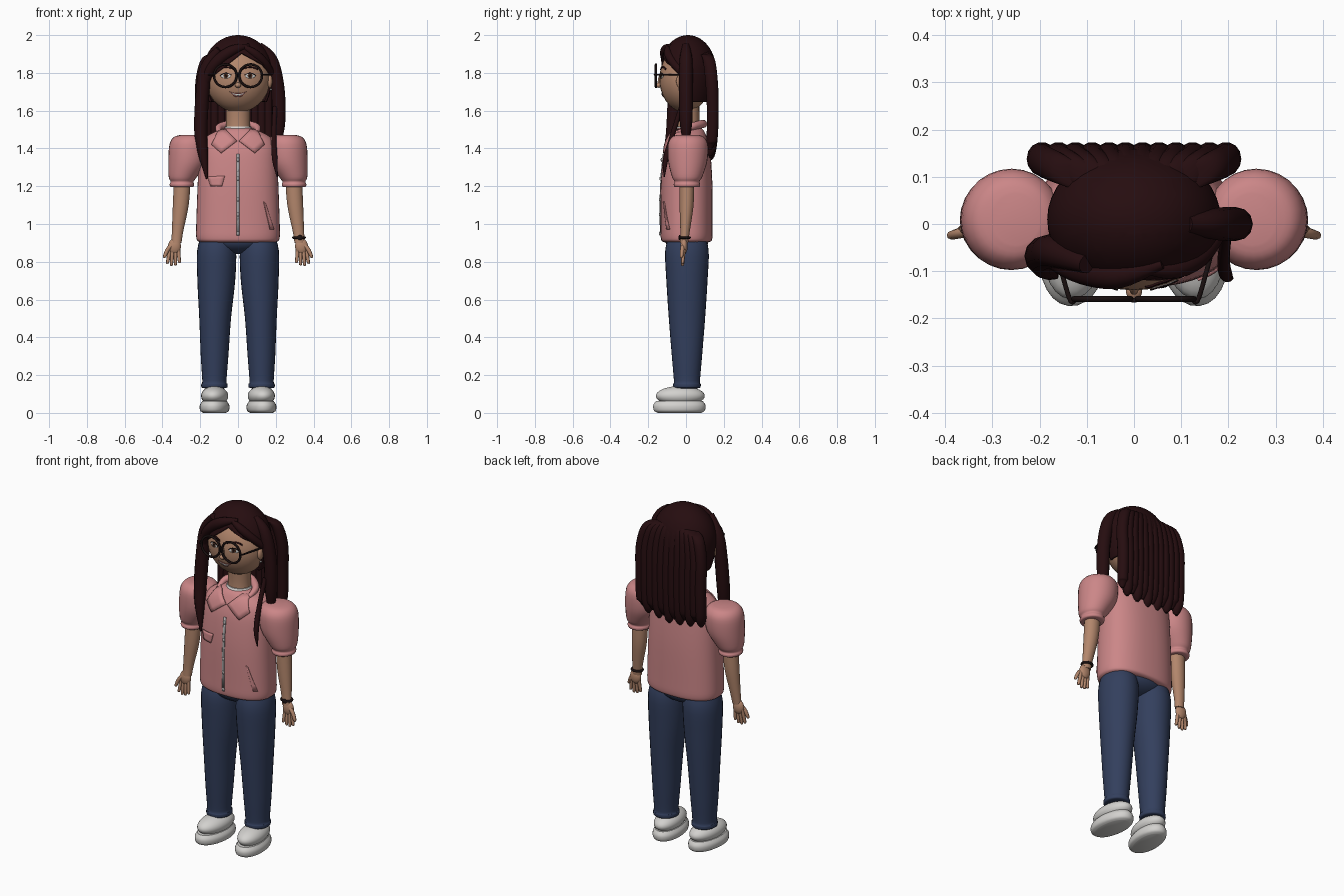
import bpy, bmesh
from math import sin, cos, pi, copysign, radians
from mathutils import Vector, Matrix, Euler
from mathutils.bvhtree import BVHTree

cube = bpy.data.objects.get("Cube")
if cube:
    bpy.data.objects.remove(cube, do_unlink=True)


def material(name, r, g, b):
    m = bpy.data.materials.new(name)
    m.use_nodes = True
    m.diffuse_color = (r, g, b, 1)
    m.node_tree.nodes["Principled BSDF"].inputs["Base Color"].default_value = (r, g, b, 1)
    return m


SKIN = material("warm skin", .45, .24, .15)
PINK = material("dusty pink", .6, .24, .245)
DENIM = material("navy denim", .033, .05, .11)
HAIR = material("dark brown hair", .019, .004, .005)
WHITE = material("off white", .65, .64, .62)
SILVER = material("zip silver", .38, .37, .37)
BLACK = material("frame black", .01, .005, .005)
IRIS = material("brown iris", .08, .03, .015)
LIP = material("lip rose", .3, .09, .08)
AXIS_Y, AXIS_Z = Vector((0, 1, 0)), Vector((0, 0, 1))
SIDES = (("left", 1), ("right", -1))


def finish(name, bm, mat, thickness=0, offset=0):
    mesh = bpy.data.meshes.new(name)
    bm.to_mesh(mesh)
    bm.free()
    mesh.materials.append(mat)
    mesh.shade_smooth()
    mesh.set_sharp_from_angle(angle=radians(50))
    obj = bpy.data.objects.new(name, mesh)
    bpy.context.collection.objects.link(obj)
    if thickness:
        mod = obj.modifiers.new("thickness", 'SOLIDIFY')
        mod.thickness, mod.offset = thickness, offset
    return obj


def spline(rows, steps, closed=False):
    """Catmull-Rom interpolation of rows of numbers."""
    n, out = len(rows), []

    def pick(i):
        return rows[i % n] if closed else rows[min(max(i, 0), n - 1)]
    for i in range(n if closed else n - 1):
        four = [pick(i + k) for k in (-1, 0, 1, 2)]
        for s in range(steps):
            t = s / steps
            out.append([b + .5 * t * (c - a + t * (2 * a - 5 * b + 4 * c - d + t * (3 * (b - c) + d - a)))
                        for a, b, c, d in zip(*four)])
    if not closed:
        out.append(list(rows[-1]))
    return out


def skin_rings(name, rings, mat, closed=False):
    bm = bmesh.new()
    loops = [[bm.verts.new(p) for p in ring] for ring in rings]
    n = len(loops[0])
    pairs = list(zip(loops, loops[1:])) + ([(loops[-1], loops[0])] if closed else [])
    for a, b in pairs:
        for i in range(n):
            j = (i + 1) % n
            bm.faces.new((a[i], a[j], b[j], b[i]))
    if not closed:
        bm.faces.new(loops[0])
        bm.faces.new(loops[-1])
    bmesh.ops.recalc_face_normals(bm, faces=bm.faces[:])
    return finish(name, bm, mat)


def loft(name, rows, mat, n=28, power=2, steps=4):
    """Stack of horizontal ovals: centre x, y, z, then radii x, y."""
    def around(c, r, f):
        return c + max(r, .001) * copysign(abs(f) ** (2 / power), f)
    angles = [2 * pi * i / n for i in range(n)]
    rings = [[(around(x, rx, cos(a)), around(y, ry, sin(a)), z) for a in angles]
             for x, y, z, rx, ry in spline(rows, steps)]
    return skin_rings(name, rings, mat)


def tube(name, points, mat, ref=AXIS_Y, closed=False, n=12, steps=5):
    """Round tube along points x, y, z, radius."""
    path = spline(points, steps, closed)
    pos, last, rings = [Vector(p[:3]) for p in path], len(path) - 1, []
    for i, p in enumerate(path):
        ahead = pos[(i + 1) % len(pos)] if closed else pos[min(i + 1, last)]
        behind = pos[i - 1] if closed else pos[max(i - 1, 0)]
        t = (ahead - behind).normalized()
        u = t.cross(ref).normalized()
        v = t.cross(u)
        rings.append([pos[i] + max(p[3], .001) * (u * cos(a) + v * sin(a))
                      for a in (2 * pi * k / n for k in range(n))])
    return skin_rings(name, rings, mat, closed)


def hoop(name, centre, u, v, r, mat, ref):
    c = Vector(centre)
    turns = [2 * pi * k / 12 for k in range(12)]
    points = [(*(c + Vector(u) * cos(a) + Vector(v) * sin(a)), r) for a in turns]
    return tube(name, points, mat, ref, closed=True, n=8, steps=4)


def blob(name, centre, radii, mat, rot=(0, 0, 0)):
    bm = bmesh.new()
    matrix = Matrix.LocRotScale(Vector(centre), Euler(rot), Vector(radii))
    bmesh.ops.create_uvsphere(bm, u_segments=28, v_segments=18, radius=1, matrix=matrix)
    return finish(name, bm, mat)


def surface(obj):
    me = obj.data
    return BVHTree.FromPolygons([v.co for v in me.vertices], [p.vertices[:] for p in me.polygons])


def patch(name, outline, tree, mat, lift=.002, thickness=.004):
    """Thin plate with an x, z outline laid on the front of a surface."""
    bm = bmesh.new()
    face = bm.faces.new([bm.verts.new((x, -1, z)) for x, z in outline])
    face.normal_update()
    if face.normal.y > 0:
        face.normal_flip()
    bmesh.ops.triangulate(bm, faces=bm.faces[:])
    bmesh.ops.subdivide_edges(bm, edges=bm.edges[:], cuts=3, use_grid_fill=True)
    for v in bm.verts:
        hit = tree.ray_cast(v.co, AXIS_Y)[0]
        if hit is None:
            hit = tree.find_nearest(Vector((v.co.x, 0, v.co.z)))[0]
        v.co = hit - AXIS_Y * lift
    return finish(name, bm, mat, thickness)


def oval(x, z, rx, rz, n=20):
    return [(x + rx * cos(2 * pi * i / n), z + rz * sin(2 * pi * i / n)) for i in range(n)]


def smile(w, top, bottom, corner, n=6):
    def edge(z, k):
        return (w * k / n, z + (corner - z) * (k / n) ** 2)
    return [edge(top, k) for k in range(-n, n + 1)] + [edge(bottom, k) for k in range(n - 1, -n, -1)]


# Jacket body, shirt and collar
torso = loft("jacket_body", [
    (0, .003, .9, .18, .1), (0, .003, .908, .21, .128), (0, .003, .93, .221, .137), (0, .003, 1, .221, .138),
    (0, .003, 1.2, .214, .137), (0, .005, 1.35, .207, .127), (0, .008, 1.42, .198, .115),
    (0, .01, 1.46, .172, .1), (0, .012, 1.49, .12, .085), (0, .014, 1.505, .08, .07),
    (0, .014, 1.51, .05, .05)], PINK, n=48, power=2.4)
front = surface(torso)
loft("shirt_neck", [(0, .01, 1.47, .075, .07), (0, .012, 1.5, .074, .07), (0, .014, 1.516, .068, .064)], WHITE)
tube("collar", [(-.1, -.04, 1.485, .012), (-.095, .03, 1.515, .02), (0, .09, 1.53, .022),
                (.095, .03, 1.515, .02), (.1, -.04, 1.485, .012)], PINK, AXIS_Z)
for side, s in SIDES:
    lapel = [(.065, 1.5), (.1, 1.5), (.14, 1.42), (.09, 1.375), (.005, 1.44)]
    patch(side + "_lapel", [(s * x, z) for x, z in lapel], front, PINK, .006, .008)

# Zip and pockets
patch("zip", [(-.007, .94), (.007, .94), (.007, 1.37), (-.007, 1.37)], front, SILVER)
for z in (.95, 1.05, 1.13, 1.24, 1.34):
    blob("zip_stud", (0, -.136 + max(0, z - 1.2) * .07, z), (.008, .008, .011), SILVER)
patch("chest_pocket_flap", [(-.16, 1.25), (-.07, 1.255), (-.085, 1.2), (-.145, 1.2)], front, PINK, .004, .006)
patch("side_pocket", [(.135, 1.12), (.145, 1.11), (.19, .97), (.17, .97)], front, PINK, .004, .006)

# Hips
blob("hips", (0, .005, .915), (.175, .115, .075), DENIM)

for side, s in SIDES:
    def mirrored(rows):
        return [(s * r[0], *r[1:]) for r in rows]
    # Trouser legs and shoes
    loft(side + "_leg", mirrored([
        (.11, .005, .95, .08, .09), (.113, .005, .86, .103, .115), (.115, .005, .7, .1, .109),
        (.121, .005, .5, .084, .096), (.124, .005, .3, .073, .08), (.125, .005, .17, .064, .069),
        (.125, .005, .155, .069, .073), (.125, .005, .135, .068, .071), (.125, .005, .13, .05, .055)]), DENIM)
    sole = loft(side + "_sole", [(0, 0, 0, .058, .115), (0, 0, .012, .075, .135),
                                 (0, 0, .04, .077, .139), (0, 0, .062, .064, .125)], WHITE, power=2.1)
    upper = blob(side + "_shoe", (0, .005, .09), (.071, .13, .052), WHITE)
    for part in (sole, upper):
        part.location = (s * .124, -.035, 0)
        part.rotation_euler.z = s * radians(6)
    # Puffed sleeve, arm and hand
    loft(side + "_sleeve", mirrored([
        (.25, .01, 1.472, .05, .055), (.255, .01, 1.46, .085, .085), (.258, .01, 1.42, .105, .106),
        (.266, .009, 1.33, .103, .103), (.292, .006, 1.25, .075, .08), (.296, .005, 1.225, .061, .066),
        (.297, .005, 1.21, .065, .07), (.297, .005, 1.197, .06, .065), (.297, .005, 1.195, .04, .04)]), PINK)
    loft(side + "_arm", mirrored([
        (.295, .005, 1.23, .044, .039), (.303, .003, 1.1, .042, .037), (.32, -.005, .96, .03, .025),
        (.326, -.01, .9, .027, .021)]), SKIN)
    blob(side + "_palm", (s * .336, -.01, .882), (.034, .019, .042), SKIN)
    for k, tip in enumerate((.793, .782, .78, .79)):
        base, end = .316 + .015 * k, .31 + .021 * k
        tube(side + "_finger", mirrored([(base, -.01, .875, .01), ((base + end) / 2, -.015, .83, .0095),
                                         (end, -.018, tip + .006, .008), (end, -.018, tip, .003)]), SKIN, n=8)
    tube(side + "_thumb", mirrored([(.345, -.015, .895, .011), (.372, -.02, .865, .011),
                                    (.388, -.024, .83, .009), (.391, -.024, .82, .003)]), SKIN, n=8)
    blob(side + "_ear", (s * .168, -.03, 1.755), (.014, .022, .035), SKIN)
    blob(side + "_earring", (s * .174, -.035, 1.712), (.006, .006, .006), SILVER)

# Wrist watch
hoop("watch_band", (.323, -.006, .928), (.03, 0, 0), (0, .025, 0), .007, BLACK, AXIS_Z)
blob("watch_face", (.328, -.034, .928), (.014, .006, .014), BLACK)

# Neck, head and nose
loft("neck", [(0, .014, 1.48, .066, .06), (0, .014, 1.55, .063, .057), (0, .01, 1.65, .066, .06)], SKIN)
head = blob("head", (0, -.005, 1.768), (.171, .136, .176), SKIN)
face = surface(head)
blob("nose", (0, -.143, 1.735), (.017, .018, .014), SKIN)
blob("nose_bridge", (0, -.136, 1.762), (.01, .013, .035), SKIN, (radians(-8), 0, 0))

# Eyes, brows and glasses
for side, s in SIDES:
    x = s * .064
    patch(side + "_eye", oval(x, 1.785, .027, .014), face, WHITE, .001, .003)
    patch(side + "_iris", oval(x, 1.785, .0125, .0125), face, IRIS, .0025, .003)
    patch(side + "_pupil", oval(x, 1.785, .006, .006), face, BLACK, .004, .003)
    lid = [(x + .03 * k / 4, 1.801 - .012 * (k / 4) ** 2) for k in range(-4, 5)]
    patch(side + "_eyelid", lid + [(a, b - .005) for a, b in reversed(lid)], face, BLACK, .003, .003)
    brow = [(x + .04 * k / 4, 1.835 - .012 * (k / 4) ** 2) for k in range(-4, 5)]
    patch(side + "_brow", brow + [(a, b - .008) for a, b in reversed(brow)], face, HAIR, .002, .004)
    hoop(side + "_lens_rim", (s * .067, -.159, 1.785), (.06, 0, 0), (0, 0, .06), .0065, BLACK, AXIS_Y)
    tube(side + "_temple", [(s * .125, -.16, 1.79, .005), (s * .138, -.155, 1.79, .005),
                            (s * .175, -.02, 1.79, .005)], BLACK, AXIS_Z, n=8)
tube("glasses_bridge", [(-.01, -.159, 1.79, .005), (0, -.162, 1.795, .005), (.01, -.159, 1.79, .005)],
     BLACK, n=8)

# Mouth
patch("lips", smile(.044, 1.692, 1.672, 1.7), face, LIP, .001, .003)
patch("teeth", smile(.036, 1.688, 1.679, 1.695), face, WHITE, .003, .003)

# Hair cap, cut open around the face
bm = bmesh.new()
bmesh.ops.create_uvsphere(bm, u_segments=40, v_segments=28, radius=1)
for v in bm.verts:
    drop = 1.55 if v.co.z < 0 else 1
    v.co = Vector((.184 * v.co.x, .01 + .15 * v.co.y, 1.81 + .19 * drop * v.co.z))
peak, nape, ear_line = Vector((.02, 0, 1.905)), Vector((0, 0, 1.645)), Vector((0, -.02, 0))
slopes = (Vector((-.8, 0, 1)), Vector((.55, 0, 1)))
for co, normal in ((peak, slopes[0]), (peak, slopes[1]), (nape, AXIS_Z), (ear_line, AXIS_Y)):
    bmesh.ops.bisect_plane(bm, geom=bm.verts[:] + bm.edges[:] + bm.faces[:], plane_co=co, plane_no=normal)
doomed = []
for f in bm.faces:
    c = f.calc_center_median()
    open_face = c.y < ear_line.y and all((c - peak).dot(n) < 0 for n in slopes)
    if open_face or c.z < nape.z:
        doomed.append(f)
bmesh.ops.delete(bm, geom=doomed, context='FACES')
finish("hair_cap", bm, HAIR, .01, -1)

# Long back hair as a row of strands
COUNT = 12
for i in range(COUNT):
    f = 2 * i / (COUNT - 1) - 1
    x, low = .195 * f, 1.335 + .03 * (i % 2) + .03 * abs(f)
    loft("back_strand", [(x * .5, .085, 1.95 - .05 * abs(f), .02, .02), (x * .82, .118, 1.88, .03, .032),
                         (x, .135, 1.76, .03, .034), (x, .142, 1.6, .03, .032), (x, .138, 1.45, .029, .03),
                         (x * .97, .13, low + .03, .025, .025), (x * .97, .128, low, .008, .008)], HAIR, n=14)

# Front locks and swept fringe
tube("right_lock", [(-.1, -.085, 1.925, .02), (-.165, -.06, 1.83, .034), (-.187, -.06, 1.7, .036),
                    (-.197, -.07, 1.5, .035), (-.185, -.092, 1.37, .026), (-.165, -.112, 1.24, .005)], HAIR)
tube("left_lock", [(.11, 0, 1.945, .02), (.175, 0, 1.87, .034), (.21, 0, 1.72, .036),
                   (.217, 0, 1.55, .034), (.215, 0, 1.45, .02)], HAIR)
tube("left_wisp", [(.195, -.025, 1.62, .012), (.19, -.075, 1.46, .013), (.195, -.108, 1.34, .014),
                   (.208, -.115, 1.25, .003)], HAIR)
tube("fringe_right", [(.06, -.085, 1.945, .01), (-.03, -.108, 1.918, .028), (-.11, -.098, 1.86, .03),
                      (-.165, -.07, 1.78, .028), (-.19, -.06, 1.68, .02)], HAIR)
tube("fringe_left", [(.02, -.095, 1.945, .01), (.085, -.095, 1.905, .022), (.14, -.068, 1.855, .022),
                     (.175, -.02, 1.8, .02)], HAIR)
